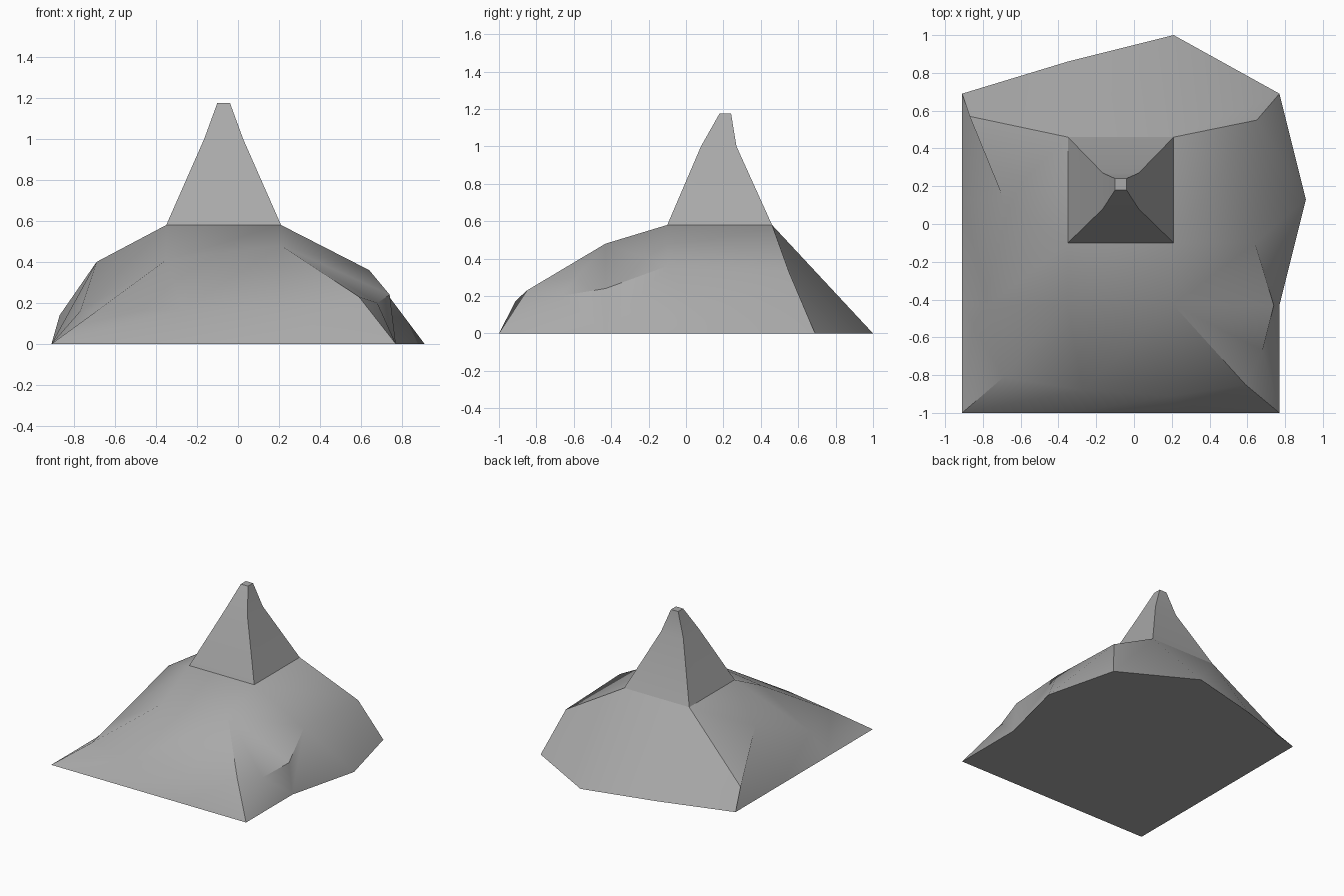
import bpy
import bmesh
from math import radians
from mathutils import Vector

cube = bpy.data.objects.get("Cube")
if cube:
    bpy.data.objects.remove(cube, do_unlink=True)

GREY = (0.4, 0.4, 0.4, 1.0)
stone = bpy.data.materials.new("stone grey")
stone.use_nodes = True
stone.diffuse_color = GREY
stone.node_tree.nodes["Principled BSDF"].inputs["Base Color"].default_value = GREY


def finish(bm, name, smooth_angle=None):
    """Turn the bmesh into a named, coloured object."""
    bmesh.ops.triangulate(bm, faces=[f for f in bm.faces if len(f.verts) > 4])
    bmesh.ops.recalc_face_normals(bm, faces=bm.faces[:])
    mesh = bpy.data.meshes.new(name)
    bm.to_mesh(mesh)
    bm.free()
    mesh.materials.append(stone)
    obj = bpy.data.objects.new(name, mesh)
    bpy.context.collection.objects.link(obj)
    if smooth_angle:
        bpy.ops.object.select_all(action="DESELECT")
        obj.select_set(True)
        bpy.context.view_layer.objects.active = obj
        bpy.ops.object.shade_smooth_by_angle(angle=radians(smooth_angle))
    return obj


def bridge(bm, lower, upper):
    """Join two closed loops with quads."""
    n = len(lower)
    for i in range(n):
        j = (i + 1) % n
        bm.faces.new((lower[i], lower[j], upper[j], upper[i]))


def border(grid):
    """Outer loop of a square grid, counter-clockwise."""
    cols = list(zip(*grid))
    return (list(grid[0][:-1]) + list(cols[-1][:-1])
            + list(grid[-1][:0:-1]) + list(cols[0][:0:-1]))


# Mound: upper surface as four rows from front to back
bm = bmesh.new()
rows = [
    [(-.69, -.81, .16), (-.27, -.88, .17), (.21, -.91, .175), (.59, -.85, .23)],
    [(-.77, -.43, .16), (-.35, -.43, .41), (.21, -.43, .48), (.74, -.43, .24)],
    [(-.69, .13, .40), (-.35, -.10, .58), (.21, -.10, .58), (.64, -.10, .36)],
    [(-.87, .57, .14), (-.35, .46, .58), (.21, .46, .58), (.65, .55, .33)],
]
grid = [[bm.verts.new(p) for p in row] for row in rows]
for low, high in zip(grid, grid[1:]):
    for i in range(3):
        bm.faces.new((low[i], low[i + 1], high[i + 1], high[i]))

# Mound: sloping skirt down to the flat underside
outline = [(-.91, -1), (-.35, -1), (.21, -1), (.77, -1), (.77, -.43), (.91, .13),
           (.77, .69), (.21, 1), (-.35, .86), (-.91, .69), (-.91, .13), (-.91, -.43)]
foot = [bm.verts.new((x, y, 0)) for x, y in outline]
bridge(bm, foot, border(grid))
bm.faces.new(foot[::-1])

# Mound: small hollow in the front left shoulder
edge = bm.edges.get((grid[0][3], grid[1][3]))
_, hollow = bmesh.utils.edge_split(edge, grid[0][3], 0.5)
hollow.co = Vector((.68, -.67, .20))
finish(bm, "mound", 30)

# Spire: three square sections stacked to a blunt tip
bm = bmesh.new()
loops = []
for cx, cy, z, half in [(-.07, .18, .58, .28), (-.07, .175, 1.0, .095), (-.07, .21, 1.175, .031)]:
    corners = [(-1, -1), (1, -1), (1, 1), (-1, 1)]
    loops.append([bm.verts.new((cx + sx * half, cy + sy * half, z)) for sx, sy in corners])
for lower, upper in zip(loops, loops[1:]):
    bridge(bm, lower, upper)
bm.faces.new(loops[-1])
bm.faces.new(loops[0][::-1])
finish(bm, "spire", 30)
